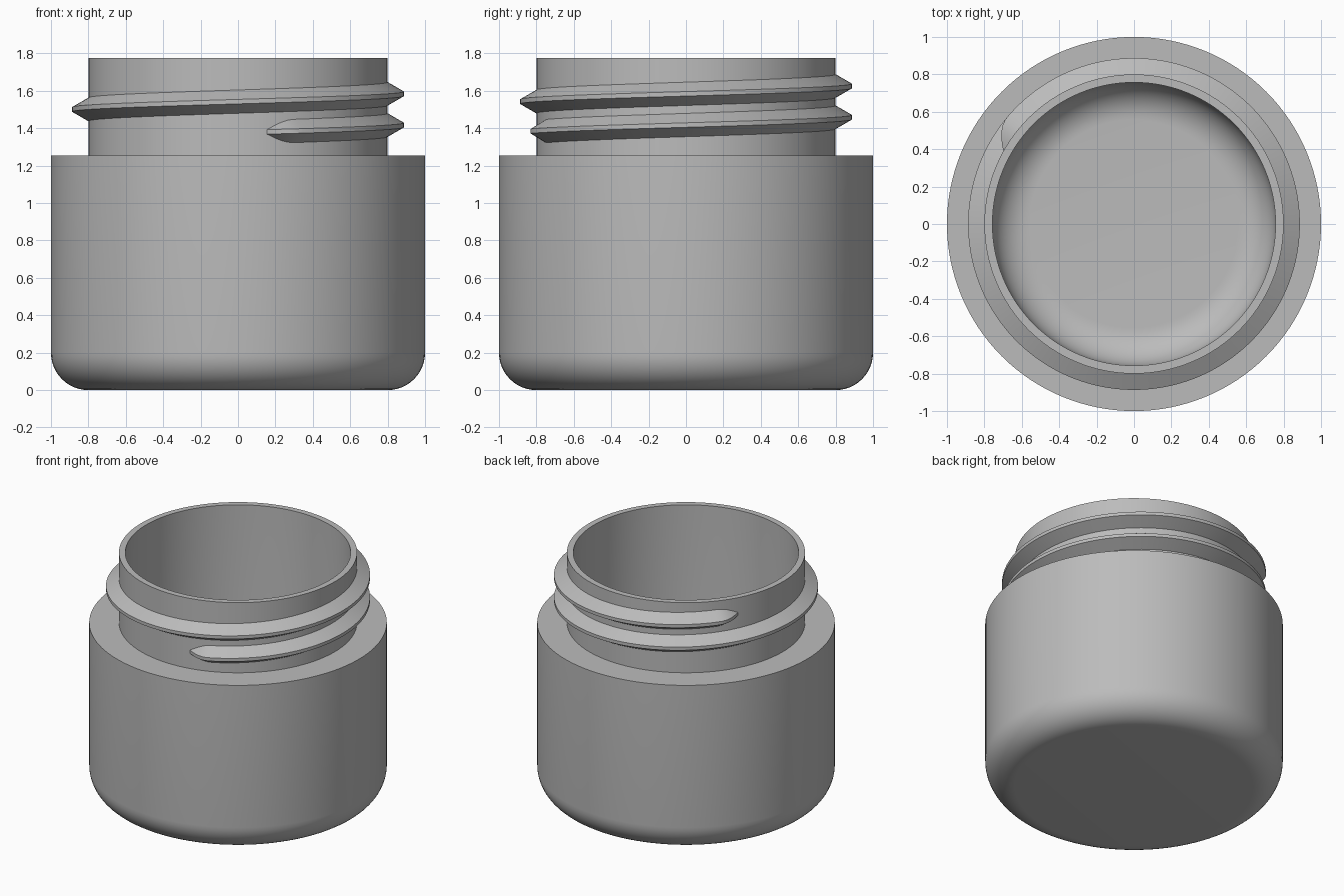
import bpy, bmesh, math

cube = bpy.data.objects.get("Cube")
if cube:
    bpy.data.objects.remove(cube, do_unlink=True)

SEGMENTS = 128

grey = bpy.data.materials.new("plain_grey")
grey.use_nodes = True
colour = (0.5, 0.5, 0.5, 1)
grey.diffuse_color = colour
grey.node_tree.nodes["Principled BSDF"].inputs["Base Color"].default_value = colour


def finish(name, bm):
    """Turn a bmesh into a smooth-shaded object that keeps its sharp edges."""
    bmesh.ops.recalc_face_normals(bm, faces=bm.faces)
    mesh = bpy.data.meshes.new(name)
    bm.to_mesh(mesh)
    bm.free()
    mesh.materials.append(grey)
    obj = bpy.data.objects.new(name, mesh)
    bpy.context.collection.objects.link(obj)
    bpy.ops.object.select_all(action="DESELECT")
    obj.select_set(True)
    bpy.context.view_layer.objects.active = obj
    bpy.ops.object.shade_smooth_by_angle(angle=math.radians(25))
    return obj


def fillet(radius, corner, z, steps=12):
    """Quarter circle from the floor up to the wall at radius corner."""
    turns = [math.pi / 2 * i / steps for i in range(steps + 1)]
    return [(corner - radius + radius * math.sin(a), z + radius - radius * math.cos(a))
            for a in turns]


# Jar body: outer shell, shoulder, neck, rim and hollow inside in one profile
outside = [(0, 0)] + fillet(0.2, 1.0, 0) + [(1.0, 1.255), (0.8, 1.255), (0.8, 1.775)]
inside = [(0, 0.2)] + fillet(0.2, 0.757, 0.2) + [(0.757, 1.775)]
profile = outside + inside[::-1]

bm = bmesh.new()
verts = [bm.verts.new((r, 0, z)) for r, z in profile]
edges = [bm.edges.new(pair) for pair in zip(verts, verts[1:])]
bmesh.ops.spin(bm, geom=verts + edges, cent=(0, 0, 0), axis=(0, 0, 1),
               angle=math.tau, steps=SEGMENTS)
bmesh.ops.remove_doubles(bm, verts=bm.verts, dist=0.0001)
finish("jar_body", bm)

# Screw thread: a ridge swept along a helix, sinking into the neck at both ends
START, END, TAPER = -79, 511, 11
PITCH, BASE_Z = 0.167, 1.417
WALL, DEPTH, CREST, FLANK = 0.797, 0.09, 0.012, 0.052

bm = bmesh.new()
count = round((END - START) / 2)
rings = []
for i in range(count + 1):
    degrees = START + (END - START) * i / count
    a = math.radians(degrees)
    ease = min(1, (degrees - START) / TAPER, (END - degrees) / TAPER)
    rise = max(0.01, math.sin(ease * math.pi / 2))
    z = BASE_Z + PITCH * degrees / 360
    crest_r = WALL + DEPTH * rise
    base = CREST + FLANK * rise
    section = [(WALL, -base), (crest_r, -CREST), (crest_r, CREST), (WALL, base)]
    rings.append([bm.verts.new((r * math.cos(a), r * math.sin(a), z + h))
                  for r, h in section])
for lower, upper in zip(rings, rings[1:]):
    for k in range(4):
        n = (k + 1) % 4
        bm.faces.new((lower[k], lower[n], upper[n], upper[k]))
for cap in (rings[0], rings[-1]):
    bm.faces.new(cap)
finish("screw_thread", bm)
